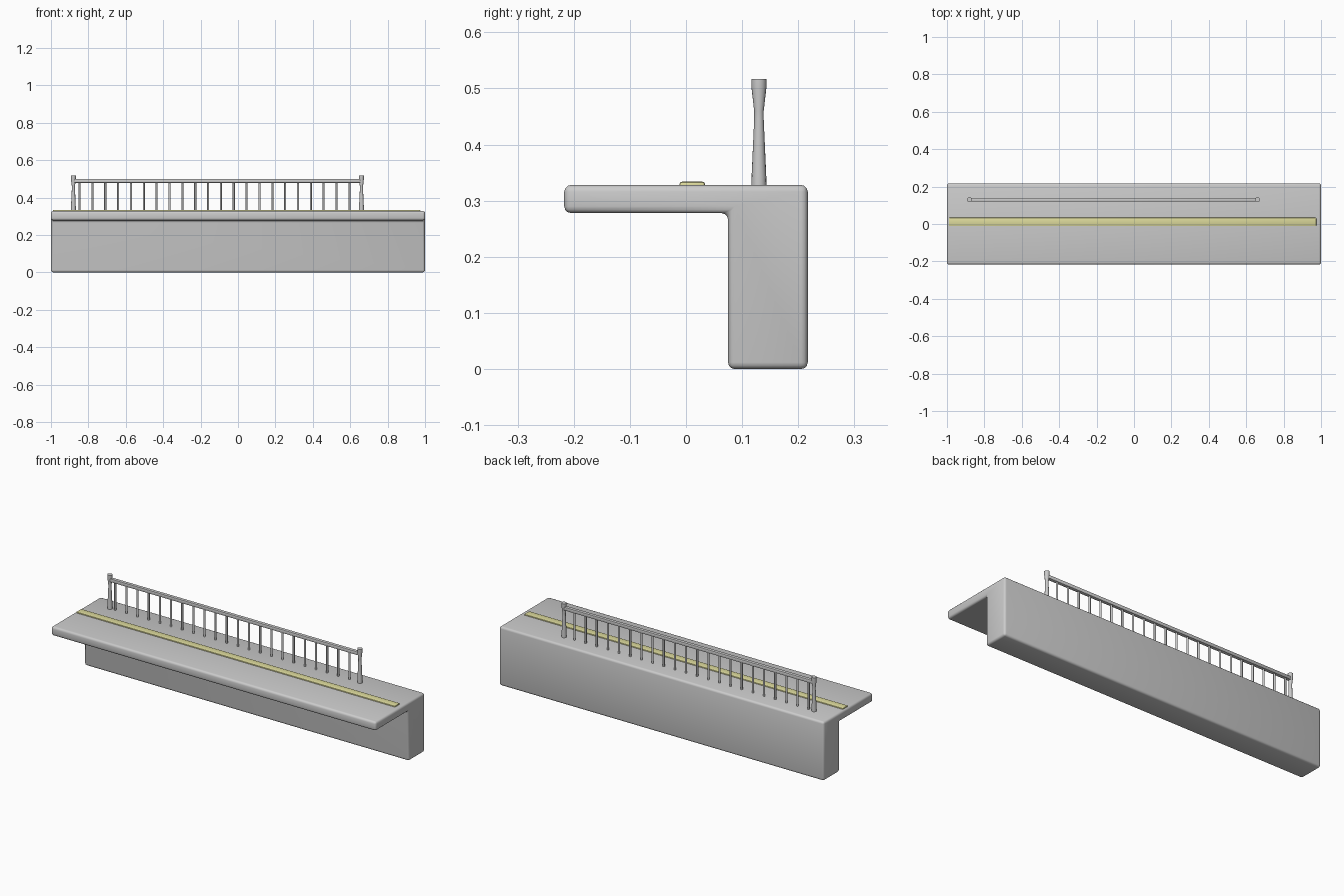
import bpy, bmesh, math

if "Cube" in bpy.data.objects:
    bpy.data.objects.remove(bpy.data.objects["Cube"])


def finish(name, bm, bevel=0, segments=3):
    bmesh.ops.recalc_face_normals(bm, faces=bm.faces[:])
    mesh = bpy.data.meshes.new(name)
    bm.to_mesh(mesh)
    bm.free()
    ob = bpy.data.objects.new(name, mesh)
    bpy.context.collection.objects.link(ob)
    bpy.ops.object.select_all(action='DESELECT')
    bpy.context.view_layer.objects.active = ob
    ob.select_set(True)
    if bevel:
        mod = ob.modifiers.new("bevel", 'BEVEL')
        mod.width = bevel
        mod.segments = segments
        mod.limit_method = 'ANGLE'
        bpy.ops.object.modifier_apply(modifier=mod.name)
    bpy.ops.object.shade_smooth_by_angle(angle=math.radians(40))
    return ob


def extrude_x(name, profile, x0, x1, bevel, segments=3):
    bm = bmesh.new()
    face = bm.faces.new([bm.verts.new((x0, y, z)) for y, z in profile])
    new = bmesh.ops.extrude_face_region(bm, geom=[face])['geom']
    verts = [g for g in new if isinstance(g, bmesh.types.BMVert)]
    bmesh.ops.translate(bm, verts=verts, vec=(x1 - x0, 0, 0))
    return finish(name, bm, bevel, segments)


def lathe(name, x, y, profile, sides):
    bm = bmesh.new()
    rings = []
    for r, z in profile:
        rings.append([bm.verts.new((x + r * math.cos(2 * math.pi * i / sides),
                                    y + r * math.sin(2 * math.pi * i / sides), z))
                      for i in range(sides)])
    for a, b in zip(rings, rings[1:]):
        for i in range(sides):
            j = (i + 1) % sides
            bm.faces.new((a[i], a[j], b[j], b[i]))
    bm.faces.new(rings[0])
    bm.faces.new(rings[-1])
    return finish(name, bm)


DECK = 0.328
RAIL_Y = 0.13

# Overhanging platform slab with its supporting wall
extrude_x("platform", [(-0.217, 0.278), (0.075, 0.278), (0.075, 0), (0.217, 0),
                       (0.217, DECK), (-0.217, DECK)], -1, 1, 0.012)

# Yellow safety stripe
stripe = extrude_x("safety_stripe", [(-0.012, 0.322), (0.034, 0.322), (0.034, 0.334),
                                     (-0.012, 0.334)], -0.99, 0.975, 0.005, 2)
yellow = bpy.data.materials.new("stripe_yellow")
yellow.diffuse_color = (0.72, 0.70, 0.33, 1)
yellow.use_nodes = True
yellow.node_tree.nodes["Principled BSDF"].inputs["Base Color"].default_value = yellow.diffuse_color
stripe.data.materials.append(yellow)

# Waisted end posts
post = [(0.0135, DECK - 0.005), (0.013, 0.345), (0.0085, 0.445), (0.0085, 0.46),
        (0.0135, 0.503), (0.0135, 0.517)]
for side, x in (("left", -0.88), ("right", 0.66)):
    lathe("railing_post_" + side, x, RAIL_Y, post, 16)

# Handrail
extrude_x("handrail", [(RAIL_Y - 0.01, 0.479), (RAIL_Y + 0.01, 0.479),
                       (RAIL_Y + 0.01, 0.499), (RAIL_Y - 0.01, 0.499)],
          -0.88, 0.66, 0.004, 2)

# Balusters
for i in range(22):
    lathe(f"baluster_{i + 1}", -0.847 + i * 0.0687, RAIL_Y,
          [(0.0055, DECK - 0.005), (0.0055, 0.485)], 10)
